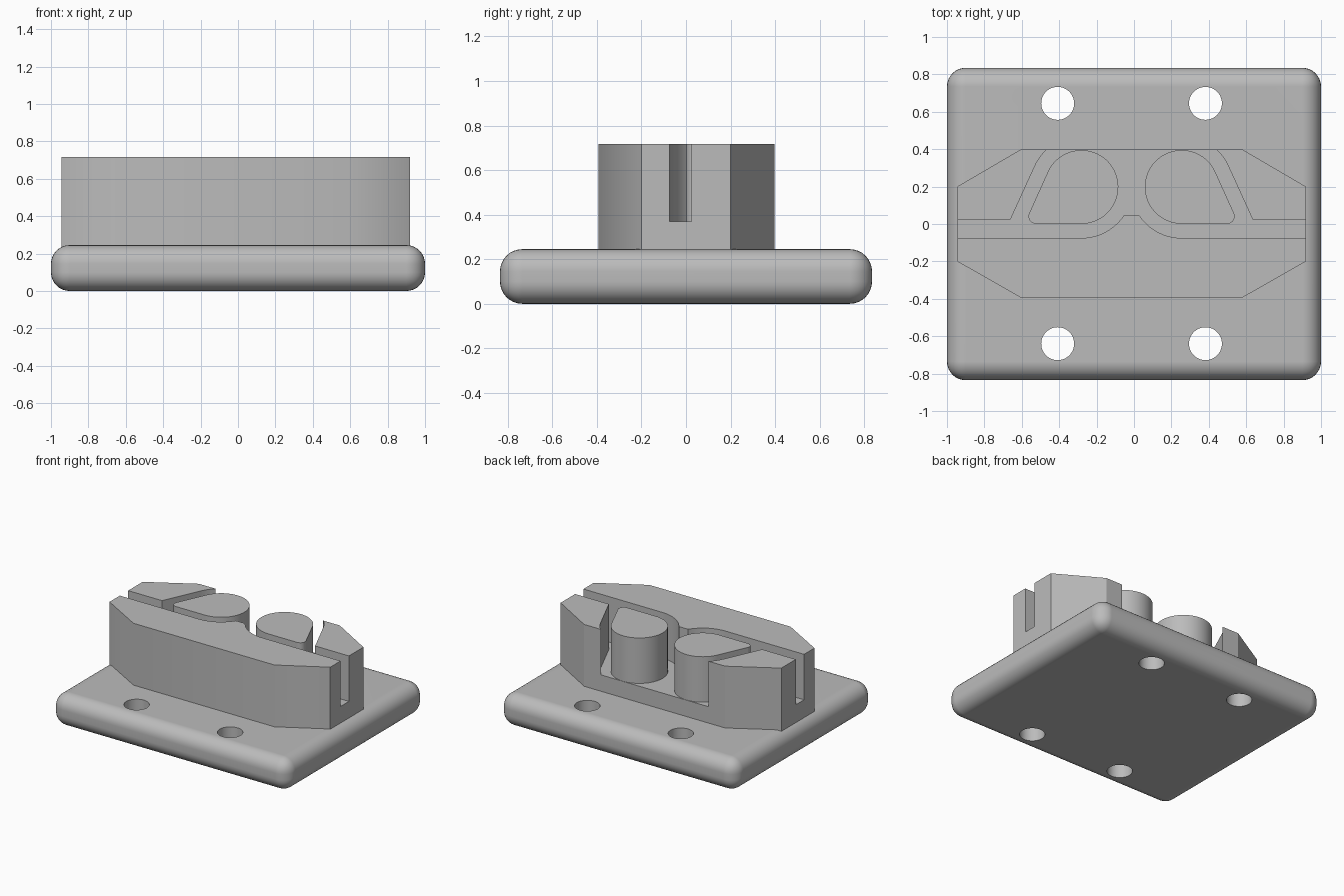
import bpy
import bmesh
from math import radians, cos, sin
from mathutils import Vector

if "Cube" in bpy.data.objects:
    bpy.data.objects.remove(bpy.data.objects["Cube"], do_unlink=True)

grey = bpy.data.materials.new("plain grey")
grey.use_nodes = True
grey.diffuse_color = (0.5, 0.5, 0.5, 1)
grey.node_tree.nodes["Principled BSDF"].inputs["Base Color"].default_value = (0.5, 0.5, 0.5, 1)

SHIFT = -0.013               # the fixture sits slightly off the plate centre
PLATE_TOP, FLOOR, TOP = 0.245, 0.37, 0.717
POST = Vector((0.268, 0.198))
POST_R, POCKET_R, SLANT = 0.197, 0.273, 24


def finish(bm, name):
    bmesh.ops.recalc_face_normals(bm, faces=bm.faces)
    mesh = bpy.data.meshes.new(name)
    bm.to_mesh(mesh)
    bm.free()
    mesh.materials.append(grey)
    ob = bpy.data.objects.new(name, mesh)
    bpy.context.collection.objects.link(ob)
    return ob


def prism(name, outline, z0, z1, dx=SHIFT):
    bm = bmesh.new()
    face = bm.faces.new([bm.verts.new((x + dx, y, z0)) for x, y in outline])
    new = bmesh.ops.extrude_face_region(bm, geom=[face])["geom"]
    bmesh.ops.translate(bm, vec=(0, 0, z1 - z0),
                        verts=[g for g in new if isinstance(g, bmesh.types.BMVert)])
    return finish(bm, name)


def arc(c, r, a0, a1, n):
    angles = [radians(a0 + (a1 - a0) * i / n) for i in range(n + 1)]
    return [(c[0] + r * cos(a), c[1] + r * sin(a)) for a in angles]


def mirrored(half):
    return half + [(-x, y) for x, y in reversed(half)]


def activate(ob):
    bpy.ops.object.select_all(action="DESELECT")
    ob.select_set(True)
    bpy.context.view_layer.objects.active = ob


def cut(ob, cutter):
    activate(ob)
    mod = ob.modifiers.new("cut", "BOOLEAN")
    mod.operation, mod.solver, mod.object = "DIFFERENCE", "EXACT", cutter
    bpy.ops.object.modifier_apply(modifier=mod.name)
    bpy.data.objects.remove(cutter, do_unlink=True)


def smooth(ob):
    activate(ob)
    bpy.ops.object.shade_smooth_by_angle(angle=radians(30))
    mod = ob.modifiers.new("flat tops", "WEIGHTED_NORMAL")
    mod.keep_sharp = True


# Base plate with rounded edges and four through holes
bm = bmesh.new()
bmesh.ops.create_cube(bm, size=1)
for v in bm.verts:
    v.co = (v.co.x * 2, v.co.y * 1.67, (v.co.z + 0.5) * PLATE_TOP)
bmesh.ops.bevel(bm, geom=list(bm.edges), offset=0.1, segments=8, profile=0.5, affect="EDGES")
plate = finish(bm, "base_plate")
for x in (-0.395, 0.395):
    for y in (-0.64, 0.645):
        cut(plate, prism("hole_cutter", arc((x, y), 0.088, 0, 352.5, 47), -0.1, 0.4))
smooth(plate)

# Raised block with clipped corners
block = prism("channel_block", mirrored([
    (0.595, -0.392), (0.932, -0.2), (0.932, 0.2), (0.595, 0.397)]), PLATE_TOP - 0.02, TOP)

# Wire channel and open pocket cut down to the floor
channel = mirrored(
    arc(POST, POCKET_R, 213, 270, 14)
    + [(1.1, -0.075), (1.1, 0.025), (0.647, 0.025)]
    + arc(POST, POCKET_R, SLANT, 50, 6) + [(0.42, 0.5)])
cut(block, prism("channel_cutter", channel, FLOOR, TOP + 0.2))
smooth(block)

# Teardrop guide posts standing in the pocket
drop = (arc(POST, POST_R, SLANT, 270, 48)
        + arc((POST.x + 0.243, POST.y - POST_R + 0.04), 0.04, -90, SLANT, 8))
smooth(prism("left_guide_post", drop, FLOOR - 0.03, TOP))
smooth(prism("right_guide_post", [(-x, y) for x, y in drop], FLOOR - 0.03, TOP))
